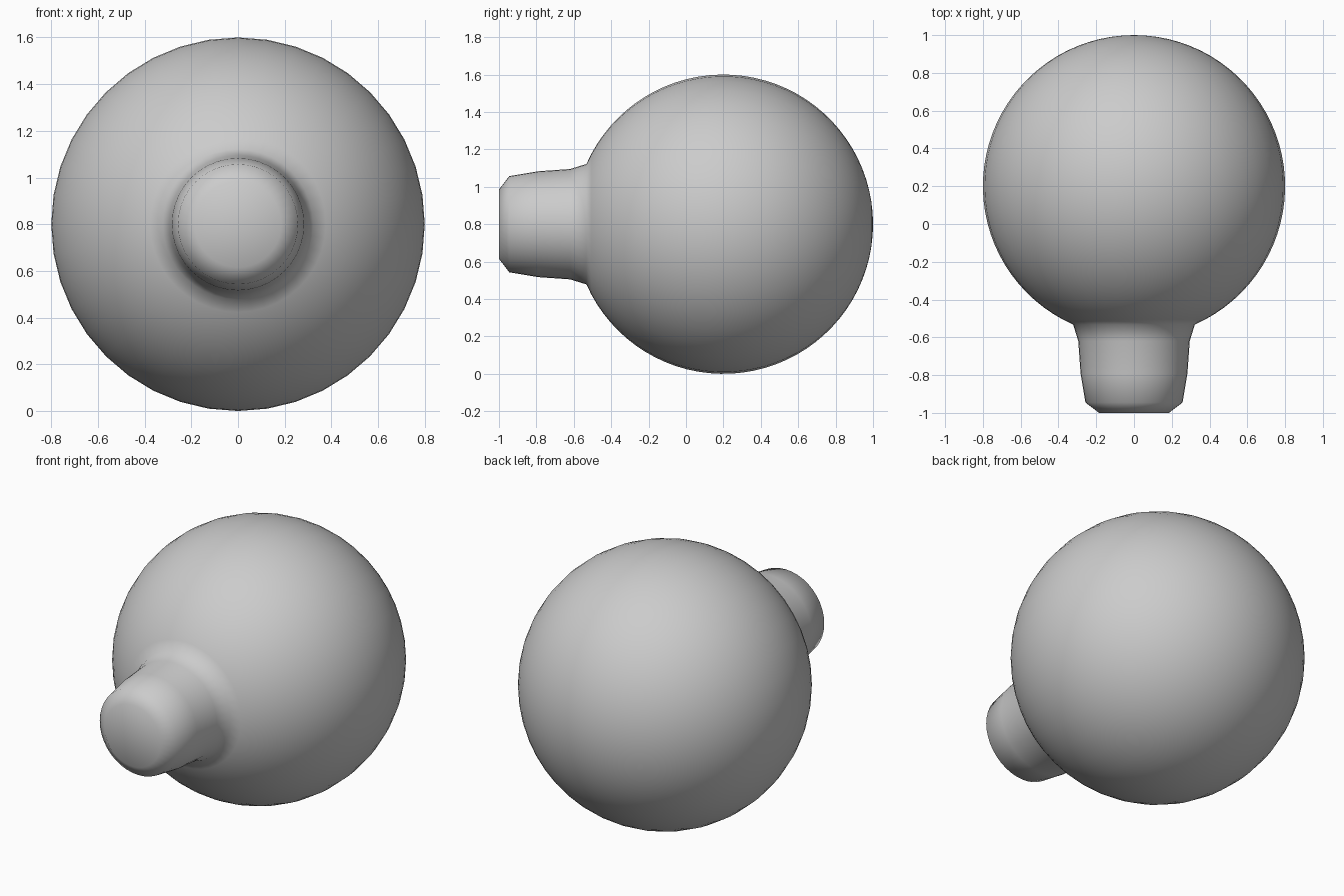
import bpy, bmesh, math

if "Cube" in bpy.data.objects:
    bpy.data.objects.remove(bpy.data.objects["Cube"])

SIDES = 40        # segments around the y axis
R = 0.8           # bulb radius
CY, CZ = 0.2, 0.8 # bulb centre
ARCS = 36         # profile steps along the bulb

# Profile as (radius, y): neck end, neck, flared collar, then the bulb
profile = [(0.0, -1.0), (0.185, -1.0), (0.257, -0.945), (0.283, -0.79),
           (0.295, -0.62)]
start = math.asin(0.322 / R)
for i in range(ARCS + 1):
    a = start + (math.pi - start) * i / ARCS
    profile.append((R * math.sin(a) if i < ARCS else 0.0, CY - R * math.cos(a)))

# Spin the profile around the y axis
bm = bmesh.new()
verts = [bm.verts.new((r, y, 0)) for r, y in profile]
edges = [bm.edges.new(pair) for pair in zip(verts, verts[1:])]
bmesh.ops.spin(bm, geom=verts + edges, cent=(0, 0, 0), axis=(0, 1, 0),
               angle=2 * math.pi, steps=SIDES, use_duplicate=False)
bmesh.ops.remove_doubles(bm, verts=bm.verts, dist=1e-4)
bmesh.ops.recalc_face_normals(bm, faces=bm.faces)
for f in bm.faces:
    f.smooth = True

mesh = bpy.data.meshes.new("round_bulb_with_neck")
bm.to_mesh(mesh)
bm.free()
bulb = bpy.data.objects.new("round_bulb_with_neck", mesh)
bulb.location.z = CZ
bpy.context.collection.objects.link(bulb)
